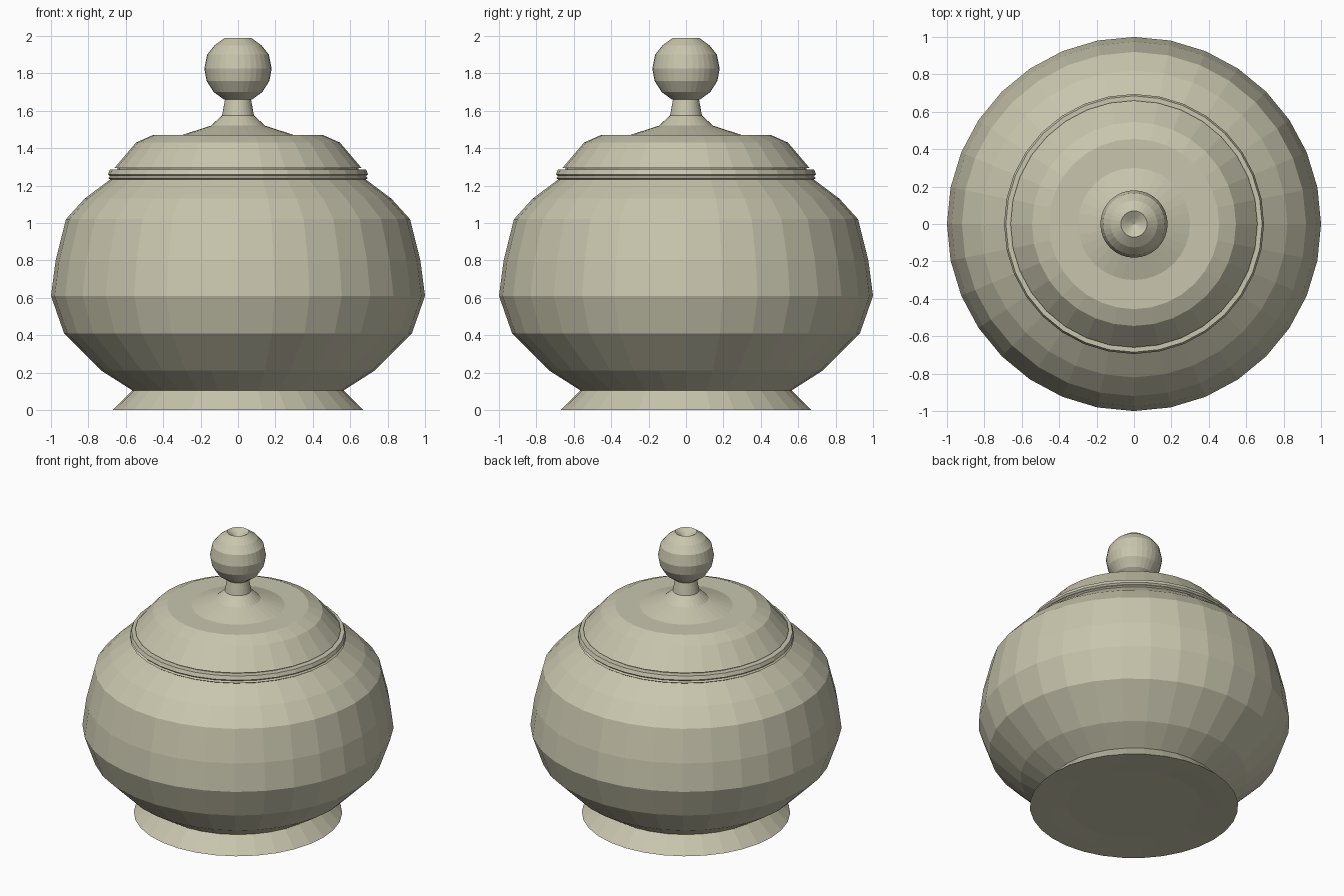
import bpy, bmesh, math

SEGMENTS = 32

clay = bpy.data.materials.new("pale_olive_glaze")
clay.diffuse_color = (0.58, 0.56, 0.42, 1.0)


def lathe(name, profile):
    """Spin a (radius, height) profile around z with flat faces."""
    bm = bmesh.new()
    verts = [bm.verts.new((r, 0, z)) for r, z in profile]
    edges = [bm.edges.new(pair) for pair in zip(verts, verts[1:])]
    bmesh.ops.spin(bm, geom=verts + edges, cent=(0, 0, 0), axis=(0, 0, 1),
                   angle=math.tau, steps=SEGMENTS, use_duplicate=False)
    bmesh.ops.remove_doubles(bm, verts=bm.verts, dist=0.0005)
    bmesh.ops.recalc_face_normals(bm, faces=bm.faces)
    mesh = bpy.data.meshes.new(name)
    bm.to_mesh(mesh)
    bm.free()
    mesh.materials.append(clay)
    obj = bpy.data.objects.new(name, mesh)
    bpy.context.collection.objects.link(obj)
    return obj


# Flared foot with a slightly hollow underside
lathe("foot", [(0, 0.012), (0.43, 0.01), (0.55, 0.004), (0.67, 0),
               (0.565, 0.105), (0, 0.105)])

# Round belly
lathe("bowl", [(0, 0.105), (0.565, 0.105), (0.73, 0.21), (0.93, 0.41),
               (1.0, 0.61), (0.975, 0.80), (0.92, 1.02), (0.82, 1.13),
               (0.68, 1.235), (0, 1.235)])

# Thin stepped rim
lathe("rim", [(0, 1.23), (0.68, 1.23), (0.695, 1.24), (0.685, 1.25),
              (0.695, 1.26), (0.685, 1.285), (0.655, 1.285), (0, 1.285)])

# Domed lid with a flat shoulder sweeping up into the stem
lathe("lid", [(0, 1.28), (0.645, 1.28), (0.645, 1.295), (0.66, 1.295),
              (0.545, 1.43), (0.455, 1.47), (0.30, 1.47), (0.145, 1.52),
              (0.085, 1.575), (0.07, 1.66), (0, 1.66)])

# Ball knob with a dimple in the top
lathe("knob", [(0, 1.66), (0.075, 1.66), (0.13, 1.70), (0.168, 1.76),
               (0.18, 1.825), (0.165, 1.90), (0.125, 1.95), (0.07, 1.99),
               (0.03, 1.965), (0, 1.95)])
